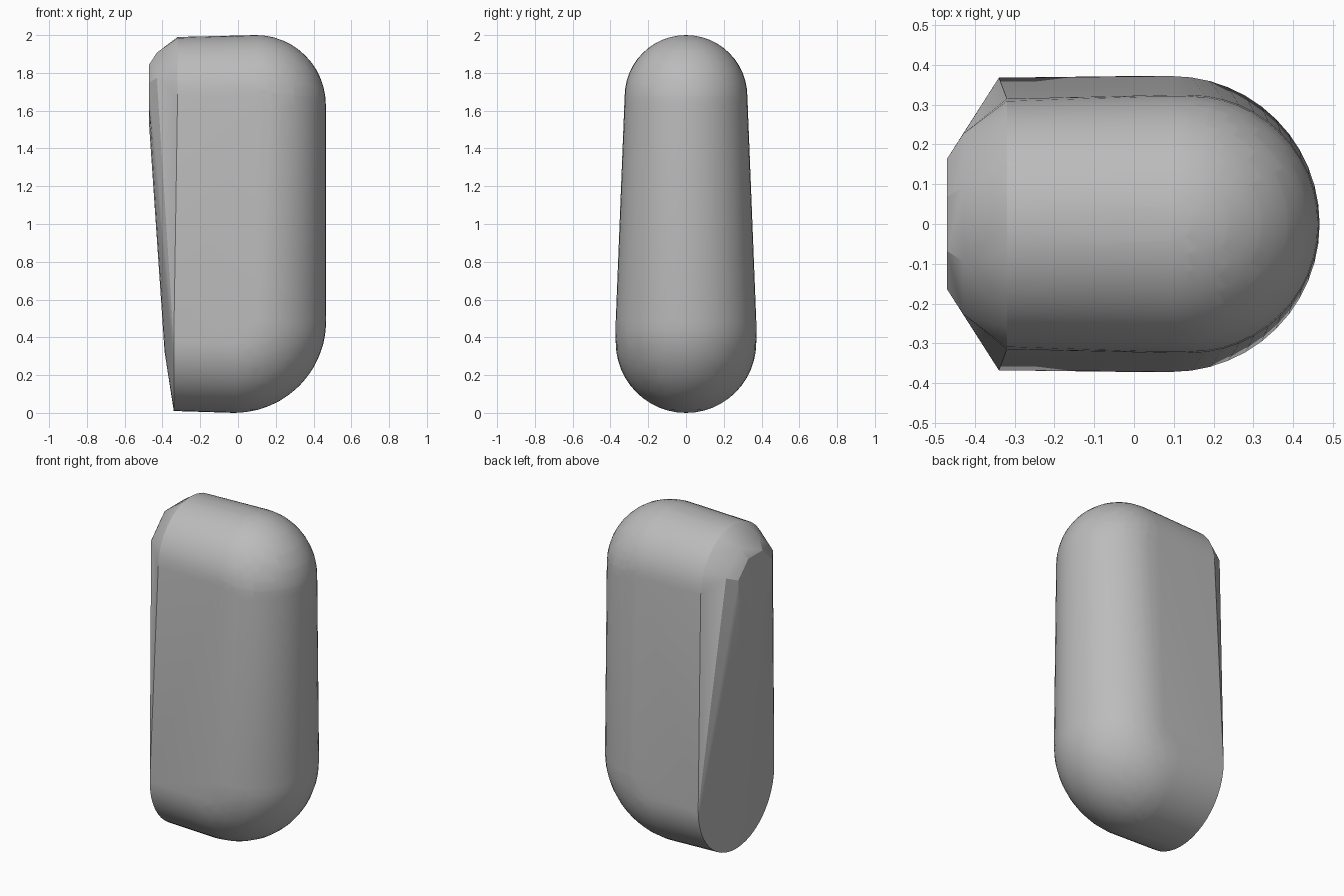
import bpy, bmesh
from math import sin, cos, pi, radians
from mathutils import Matrix, Vector

default = bpy.data.objects.get("Cube")
if default:
    bpy.data.objects.remove(default, do_unlink=True)

grey = bpy.data.materials.new("plain_grey")
grey.use_nodes = True
colour = (0.5, 0.5, 0.5, 1)
grey.diffuse_color = colour
grey.node_tree.nodes["Principled BSDF"].inputs["Base Color"].default_value = colour

bm = bmesh.new()


def ball(x, z, r):
    bmesh.ops.create_uvsphere(bm, u_segments=48, v_segments=24, radius=r,
                              matrix=Matrix.Translation((x, 0, z)))


def ring(x, z, r, sides, turn=0):
    for i in range(sides):
        a = 2 * pi * i / sides + turn
        bm.verts.new(Vector((x, r * sin(a), z + r * cos(a))))


def round_corner(x, z, bend, r, start):
    # balls along a quarter bend give the corner a wider radius than the tube
    steps = 6
    for i in range(steps + 1):
        a = start + pi / 2 * i / steps
        ball(x + bend * cos(a), z + bend * sin(a), r)


# rounded lower and upper corners
round_corner(-0.02, 0.487, 0.115, 0.372, -pi / 2)
round_corner(0.095, 1.63, 0.045, 0.325, 0)

# cut end: full ring at the bottom, faceted chamfer at the top
ring(-0.34, 0.378, 0.368, 48)
ring(-0.32, 1.675, 0.315, 32)
ring(-0.43, 1.68, 0.245, 8, pi / 8)
ring(-0.47, 1.68, 0.178, 8, pi / 8)

# skin stretched over all the sections
hull = bmesh.ops.convex_hull(bm, input=bm.verts[:], use_existing_faces=False)
skin = {f for f in hull["geom"] if isinstance(f, bmesh.types.BMFace)}
bmesh.ops.delete(bm, geom=[f for f in bm.faces if f not in skin], context="FACES")
bmesh.ops.delete(bm, geom=[e for e in bm.edges if not e.link_faces], context="EDGES")
bmesh.ops.delete(bm, geom=[v for v in bm.verts if not v.link_faces], context="VERTS")
bmesh.ops.dissolve_limit(bm, angle_limit=radians(0.3), verts=bm.verts[:], edges=bm.edges[:])
bmesh.ops.recalc_face_normals(bm, faces=bm.faces[:])

mesh = bpy.data.meshes.new("rounded_body")
bm.to_mesh(mesh)
bm.free()
mesh.materials.append(grey)
body = bpy.data.objects.new("rounded_body", mesh)
bpy.context.collection.objects.link(body)
bpy.context.view_layer.objects.active = body
body.select_set(True)
bpy.ops.object.shade_smooth_by_angle(angle=radians(20))
